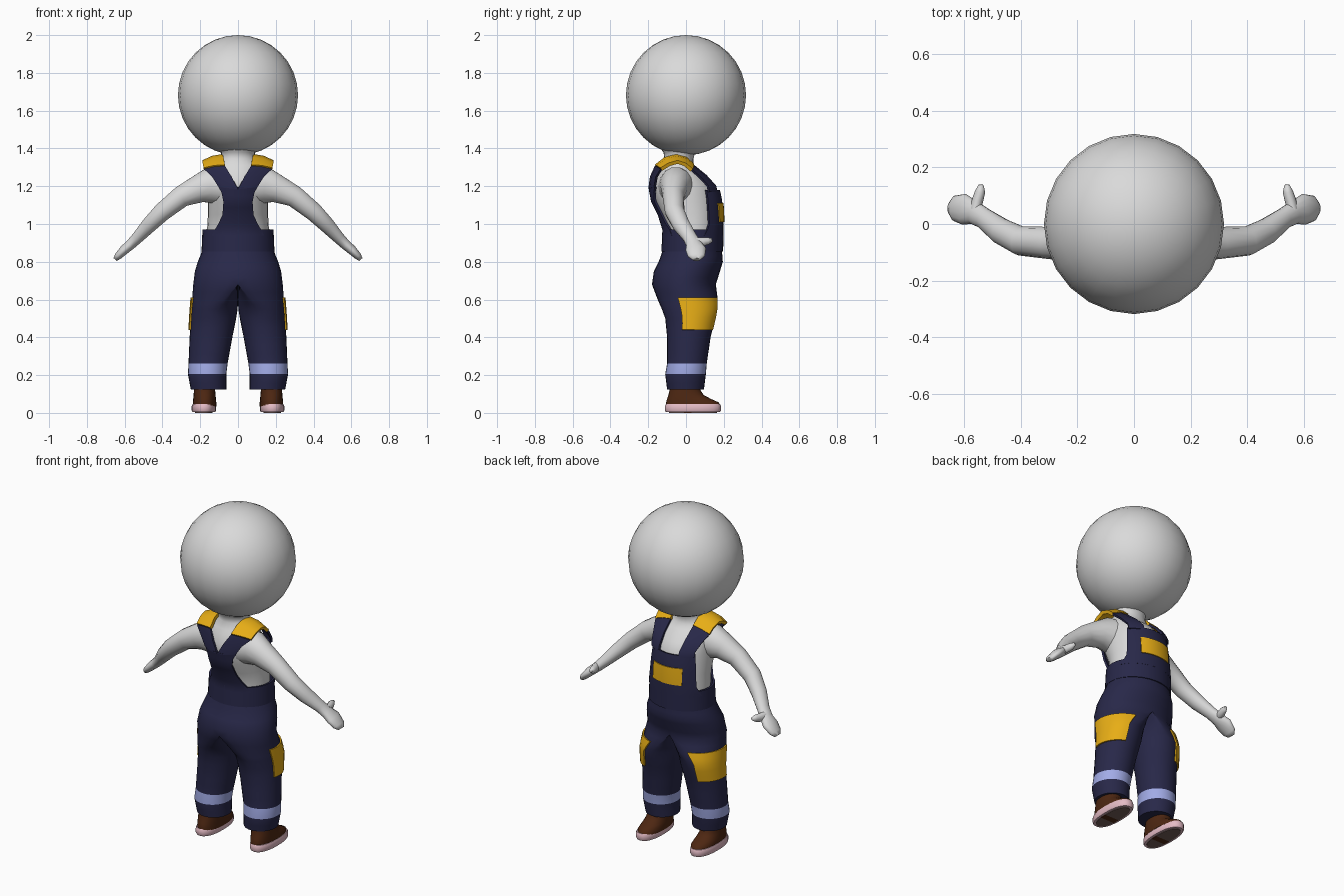
import bpy, bmesh, math
from mathutils import Vector

if "Cube" in bpy.data.objects:
    bpy.data.objects.remove(bpy.data.objects["Cube"])


def material(name, r, g, b):
    m = bpy.data.materials.new(name)
    m.diffuse_color = (r, g, b, 1)
    m.use_nodes = True
    m.node_tree.nodes["Principled BSDF"].inputs["Base Color"].default_value = m.diffuse_color
    return m


SKIN = material("pale grey", .70, .70, .70)
NAVY = material("navy cloth", .021, .021, .066)
YELLOW = material("yellow cloth", .80, .42, .008)
STRIPE = material("pale blue stripe", .36, .41, .80)
BROWN = material("brown leather", .075, .020, .006)
PINK = material("pink rubber", .78, .50, .56)
TREAD = material("dark tread", .17, .11, .10)


def lerp_table(table, z):
    """Linear lookup in rows that start with z."""
    if z <= table[0][0]:
        return table[0][1:]
    for a, b in zip(table, table[1:]):
        if z <= b[0]:
            f = (z - a[0]) / (b[0] - a[0])
            return [p + (q - p) * f for p, q in zip(a[1:], b[1:])]
    return table[-1][1:]


def finish(name, bm, mats, mirror=False, thick=0, angle=45):
    me = bpy.data.meshes.new(name)
    bm.to_mesh(me)
    bm.free()
    for m in mats:
        me.materials.append(m)
    ob = bpy.data.objects.new(name, me)
    bpy.context.collection.objects.link(ob)
    if thick:
        s = ob.modifiers.new("thickness", 'SOLIDIFY')
        s.thickness, s.offset = thick, 0
    if mirror:
        ob.modifiers.new("mirror", 'MIRROR').merge_threshold = .0005
    bpy.ops.object.select_all(action='DESELECT')
    ob.select_set(True)
    bpy.context.view_layer.objects.active = ob
    bpy.ops.object.convert(target='MESH')
    bpy.ops.object.shade_smooth_by_angle(angle=math.radians(angle))
    return ob


def skin_rows(rows, closed, caps=(False, False)):
    """Quads between successive rows of points."""
    bm = bmesh.new()
    vs = [[bm.verts.new(p) for p in r] for r in rows]
    n = len(rows[0])
    for a, b in zip(vs, vs[1:]):
        for i in range(n if closed else n - 1):
            j = (i + 1) % n
            bm.faces.new((a[i], a[j], b[j], b[i]))
    if caps[0]:
        bm.faces.new(vs[0][::-1])
    if caps[1]:
        bm.faces.new(vs[-1])
    if closed:
        bmesh.ops.recalc_face_normals(bm, faces=bm.faces)
    return bm


def oval(cx, cy, z, rx, ry, n=28, e=1.0):
    pts = []
    for i in range(n):
        t = math.tau * i / n
        c, s = math.cos(t), math.sin(t)
        pts.append((cx + rx * math.copysign(abs(c) ** e, c),
                    cy + ry * math.copysign(abs(s) ** e, s), z))
    return pts


def tube(name, path, n=14):
    """Tube through (x, y, z, width, depth) points, mirrored to both sides."""
    rows = []
    P = [Vector(p[:3]) for p in path]
    for i, p in enumerate(path):
        t = (P[min(i + 1, len(P) - 1)] - P[max(i - 1, 0)]).normalized()
        ref = Vector((1, 0, 0)) if abs(t.y) > .8 else Vector((0, 1, 0))
        u = (ref - t * ref.dot(t)).normalized()
        v = t.cross(u)
        rows.append([P[i] + u * p[3] * math.cos(k * math.tau / n)
                     + v * p[4] * math.sin(k * math.tau / n) for k in range(n)])
    finish(name, skin_rows(rows, True, (True, True)), [SKIN], mirror=True, angle=70)


# Head
bm = bmesh.new()
bmesh.ops.create_uvsphere(bm, u_segments=24, v_segments=16, radius=.318)
bmesh.ops.translate(bm, verts=bm.verts, vec=(0, 0, 1.682))
finish("head", bm, [SKIN])

# Torso and neck: z, half width, back y, front y
TORSO = [(.86, .185, -.12, .187), (.97, .18, -.115, .188), (1.05, .175, -.14, .188),
         (1.12, .175, -.175, .183), (1.2, .17, -.19, .165), (1.26, .165, -.175, .115),
         (1.31, .145, -.15, .055), (1.345, .105, -.13, .055), (1.38, .105, -.135, .065),
         (1.42, .15, -.17, .13)]
rows = []
for z in [.88, .95, 1, 1.05, 1.12, 1.16, 1.2, 1.23, 1.26, 1.285, 1.31, 1.345, 1.38, 1.42]:
    rx, yb, yf = lerp_table(TORSO, z)
    rows.append(oval(0, (yb + yf) / 2, z, rx - .016, (yf - yb) / 2 - .016))
finish("torso", skin_rows(rows, True, (True, True)), [SKIN], angle=70)

# Arms with mitten hands and thumbs
tube("arm", [(.08, -.05, 1.2, .10, .10), (.15, -.055, 1.205, .085, .098),
             (.21, -.062, 1.185, .07, .075), (.30, -.067, 1.145, .057, .058),
             (.40, -.06, 1.065, .052, .05), (.47, -.025, .995, .047, .042),
             (.53, .02, .93, .038, .032), (.565, .04, .895, .042, .028),
             (.60, .052, .865, .055, .026), (.635, .055, .83, .045, .02),
             (.65, .055, .812, .022, .012)])
tube("thumb", [(.56, .05, .905, .02, .026), (.552, .085, .905, .02, .024),
               (.543, .115, .91, .018, .02), (.54, .138, .915, .009, .01)], 10)

# Trousers: z, inner x, outer x, back y, front y
LEG = [(.125, .062, .25, -.10, .095), (.205, .062, .265, -.11, .105), (.262, .055, .262, -.10, .11),
       (.4, .03, .256, -.10, .13), (.5, .01, .25, -.11, .155), (.55, .002, .247, -.128, .165),
       (.6, 0, .243, -.15, .168), (.68, 0, .237, -.18, .158), (.75, 0, .228, -.17, .18),
       (.8, 0, .213, -.145, .195), (.86, 0, .188, -.122, .19)]


def leg_point(t, z, out=0.0):
    xi, xo, yb, yf = lerp_table(LEG, z)
    b = min(max((z - .55) / .13, 0), 1)
    c = math.cos(t)
    leg = (xi + xo) / 2 + ((xo - xi) / 2 + out) * c
    pelvis = (xo + out) * max(c, 0)
    x = leg * (1 - b) + pelvis * b
    return (max(x, 0) if abs(x) > 1e-5 else 0,
            (yb + yf) / 2 + ((yf - yb) / 2 + out) * math.sin(t), z)


N = 28
levels = [.125, .16, .205, .262, .31, .36, .4, .45, .5, .55, .575, .6, .64, .68, .715, .75, .775, .8, .83, .865]
bm = skin_rows([[leg_point(math.tau * i / N, z) for i in range(N)] for z in levels], True, (True, False))
inner = [f for f in bm.faces if all(v.co.x < 1e-4 for v in f.verts)]
bmesh.ops.delete(bm, geom=inner, context='FACES')
for f in bm.faces:
    if .205 < f.calc_center_median().z < .262:
        f.material_index = 1
finish("trousers", bm, [NAVY, STRIPE], mirror=True, angle=60)

# Thigh pockets on the outer sides
rows = [[leg_point(-.3 + 1.55 * i / 8, .44 + .17 * k / 5, .006) for i in range(9)] for k in range(6)]
finish("thigh_pocket", skin_rows(rows, False), [YELLOW], mirror=True, thick=.008)

# Waistband
rows = []
for z in (.855, .91, .97):
    rx, yb, yf = lerp_table(TORSO, z)
    rows.append(oval(0, (yb + yf) / 2, z, rx + .002, (yf - yb) / 2 + .004))
finish("waistband", skin_rows(rows, True), [NAVY], thick=.012)


def panel(name, edge, zs, side, out, mat, thick):
    """Cloth panel lying on the torso, its half width read from a table."""
    rows = []
    for z in zs:
        w = lerp_table(edge, z)[0]
        rx, yb, yf = lerp_table(TORSO, z)
        row = []
        for i in range(13):
            x = w * (i / 6 - 1)
            y = ((yf - yb) / 2 + out) * math.sqrt(max(0, 1 - (x / (rx + out)) ** 2))
            row.append((x, (yb + yf) / 2 + side * y, z))
        rows.append(row)
    finish(name, skin_rows(rows, False), [mat], thick=thick)


# Bib, chest pocket and back panel
panel("bib", [(.94, .172), (1.0, .152), (1.1, .145), (1.18, .137)],
      [.94, .97, 1, 1.05, 1.1, 1.14, 1.18], 1, .004, NAVY, .012)
panel("chest_pocket", [(1.0, .095), (1.12, .095)], [1.01, 1.06, 1.11], 1, .011, YELLOW, .008)
panel("back_panel", [(.94, .135), (.97, .12), (1.0, .102), (1.05, .08), (1.12, .075), (1.17, .085), (1.195, .1)],
      [.94, .97, 1, 1.05, 1.09, 1.12, 1.15, 1.17, 1.195], -1, .004, NAVY, .012)


def strap(name, edges, mat, thick):
    """Ribbon between inner and outer edge points, slightly domed."""
    rows = []
    for a, b in edges:
        a, b = Vector(a), Vector(b)
        mid = (a + b) / 2
        bulge = (mid - Vector((mid.x, -.04, 1.2))).normalized() * .008
        rows.append([a, mid + bulge, b])
    finish(name, skin_rows(rows, False), [mat], mirror=True, thick=thick)


# Shoulder straps and yellow pads
back_end = ((.068, -.16, 1.305), (.178, -.13, 1.29))
front_end = ((.075, .035, 1.312), (.178, .03, 1.285))
strap("back_strap", [((0, -.194, 1.185), (.10, -.165, 1.195)),
                     ((.034, -.185, 1.25), (.135, -.155, 1.25)), back_end], NAVY, .012)
strap("shoulder_pad", [back_end, ((.075, -.11, 1.345), (.183, -.09, 1.315)),
                       ((.08, -.05, 1.36), (.185, -.045, 1.328)),
                       ((.08, 0, 1.345), (.182, -.005, 1.315)), front_end], YELLOW, .02)
strap("front_strap", [front_end, ((.072, .105, 1.255), (.158, .075, 1.245)),
                      ((.065, .155, 1.2), (.142, .115, 1.2)),
                      ((.062, .162, 1.17), (.138, .12, 1.17))], NAVY, .012)

# Shoes
upper = [oval(.177, y, z, rx, ry, 24, .9) for z, y, rx, ry in
         [(.035, .037, .062, .142), (.055, .035, .062, .140), (.075, .015, .060, .115),
          (.095, .0, .058, .093), (.12, -.005, .056, .082), (.16, -.005, .054, .078)]]
finish("shoe", skin_rows(upper, True, (True, True)), [BROWN], mirror=True, angle=60)
sole = [oval(.181, .037, z, rx, ry, 24, .85) for z, rx, ry in
        [(.004, .060, .143), (.012, .064, .148), (.036, .064, .148), (.046, .060, .143)]]
finish("sole", skin_rows(sole, True, (True, True)), [PINK], mirror=True)

# Tread plates under the sole, split by a cross bar
tread = bmesh.new()
plate = [tread.verts.new(p) for p in oval(.181, .037, .002, .047, .128, 24, .85)]
tread.faces.new(plate)
for y in (-.01, .03):
    bmesh.ops.bisect_plane(tread, geom=tread.verts[:] + tread.edges[:] + tread.faces[:],
                           plane_co=(0, y, 0), plane_no=(0, 1, 0))
for f in tread.faces:
    f.material_index = 1 if -.01 < f.calc_center_median().y < .03 else 0
finish("sole_tread", tread, [TREAD, BROWN], mirror=True, thick=.004)
